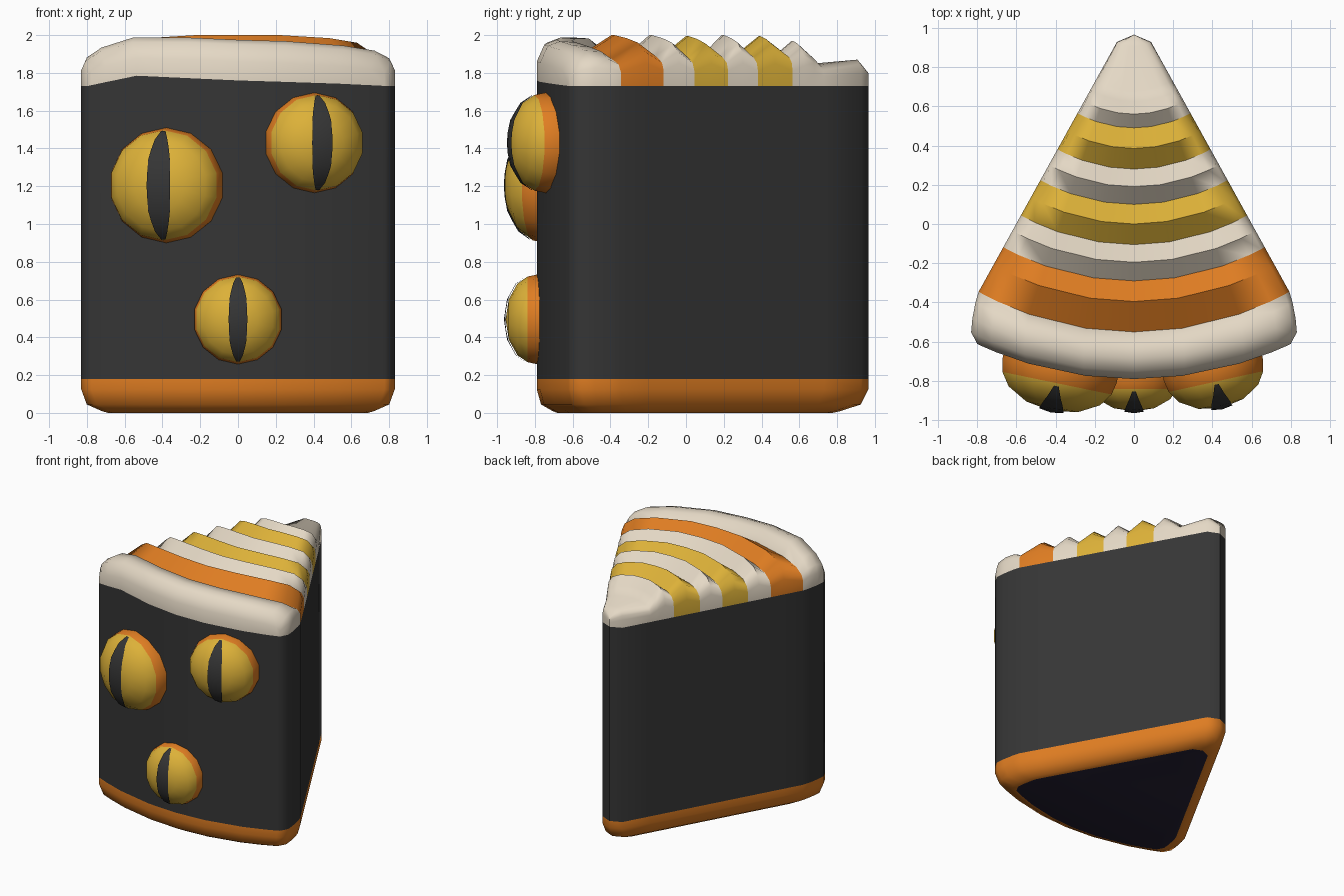
import bpy, bmesh, math
from mathutils import Vector

if "Cube" in bpy.data.objects:
    bpy.data.objects.remove(bpy.data.objects["Cube"])


def material(name, color):
    m = bpy.data.materials.new(name)
    m.diffuse_color = (*color, 1)
    m.use_nodes = True
    m.node_tree.nodes["Principled BSDF"].inputs["Base Color"].default_value = m.diffuse_color
    return m


DARK = material("dark sponge", (0.036, 0.036, 0.036))
ORANGE = material("orange", (0.74, 0.205, 0.016))
YELLOW = material("yellow", (0.72, 0.44, 0.04))
CREAM = material("cream", (0.78, 0.69, 0.56))
NAVY = material("navy underside", (0.018, 0.014, 0.033))


def build(name, verts, faces, mats, idx, angle):
    me = bpy.data.meshes.new(name)
    me.from_pydata(verts, [], faces)
    for m in mats:
        me.materials.append(m)
    for p, i in zip(me.polygons, idx):
        p.material_index = i
    bm = bmesh.new()
    bm.from_mesh(me)
    bmesh.ops.remove_doubles(bm, verts=bm.verts, dist=0.0005)
    bm.to_mesh(me)
    bm.free()
    ob = bpy.data.objects.new(name, me)
    bpy.context.collection.objects.link(ob)
    bpy.ops.object.select_all(action='DESELECT')
    ob.select_set(True)
    bpy.context.view_layer.objects.active = ob
    bpy.ops.object.shade_smooth_by_angle(angle=math.radians(angle))
    return ob


def lerp(table, x):
    for (x0, y0), (x1, y1) in zip(table, table[1:]):
        if x <= x1:
            return y0 + (y1 - y0) * max(0, (x - x0) / (x1 - x0))
    return table[-1][1]


# Wedge in polar form about its sharp apex; half angle narrows at rounded corners
APEX, OUT = 1.085, 1.875
HALF = [(0.12, 0), (0.18, 28.97), (1.65, 28.97), (1.83, 27.1), (OUT, 25.2)]


def wedge(r, u):
    a = math.radians(lerp(HALF, r)) * u
    return r * math.sin(a), APEX - r * math.cos(a)


# Wavy lower lip of the icing, only along the front
BUMP = [(-1, 0), (-0.66, 0.055), (0, 0.03), (0.6, 0.015), (1, 0)]


def lip(r, u):
    return 1.73 + (lerp(BUMP, u) if r > 1.66 else 0)


# Icing: rows of (radius, height) for the piped ridges, columns of (side, fullness)
rows = [(0.12, 0), (0.12, 0.07), (0.18, 0.14), (0.405, 0.12), (0.46, 0.18),
        (0.525, 0.24), (0.595, 0.18), (0.70, 0.265), (0.805, 0.18),
        (0.895, 0.27), (0.985, 0.18), (1.085, 0.265), (1.19, 0.18),
        (1.28, 0.27), (1.375, 0.185), (1.48, 0.27), (1.635, 0.17),
        (1.69, 0.21), (1.77, 0.215), (1.835, 0.19), (OUT, 0.10), (OUT, 0)]
right = [(0.3, 1), (0.66, 0.94), (0.87, 0.85), (0.97, 0.68), (1, 0.45), (1, 0)]
cols = [(-u, e) for u, e in reversed(right)] + [(0, 1)] + right
verts = [(*wedge(r, u), lip(r, u) + h * e) for r, h in rows for u, e in cols]
n = len(cols)
bands = [(0.595, 0), (0.805, 1), (0.985, 0), (1.19, 1), (1.375, 0), (1.635, 2), (9, 0)]
faces, idx = [], []
for i in range(len(rows) - 1):
    mid = (rows[i][0] + rows[i + 1][0]) / 2
    stripe = next(c for limit, c in bands if mid < limit)
    for j in range(n - 1):
        a = i * n + j
        faces.append((a, a + n, a + n + 1, a + 1))
        idx.append(stripe)
build("icing", verts, faces, [CREAM, YELLOW, ORANGE], idx, 60)

# Outline of the slice, matching the icing edge
side = [r for r in sorted({r for r, h in rows}) if 0.12 < r < OUT]
across = sorted({u for u, e in cols}, reverse=True)
path = [(0.12, 0)] + [(r, 1) for r in side] + [(OUT, u) for u in across] \
    + [(r, -1) for r in reversed(side)]
m = len(path)


def loft(rings):
    return [(k * m + j, (k + 1) * m + j, (k + 1) * m + (j + 1) % m, k * m + (j + 1) % m)
            for k in range(rings - 1) for j in range(m)]


# Sponge body
verts = [(*wedge(*p), 0.18) for p in path] + [(*wedge(*p), lip(*p)) for p in path]
f = loft(2)
build("sponge", verts, f, [DARK], [0] * len(f), 40)

# Rounded base rim with the underside inset
CY = -0.15
verts = []
for z, s in [(0, 0.83), (0.01, 0.87), (0.045, 0.965), (0.125, 1), (0.18, 1)]:
    for p in path:
        x, y = wedge(*p)
        verts.append((x * s, CY + (y - CY) * s, z))
f = loft(5)
build("base_rim", verts, f + [tuple(range(m))], [ORANGE, NAVY], [0] * len(f) + [1], 50)

# Eyes: flattened domes with an orange rim, and a slit pupil plate
DOME = [(0, 1), (0.45, 0.9), (0.8, 0.62), (0.955, 0.3), (1, 0)]
SEG = 14


def eye(name, x, z, r, depth):
    a = math.asin(x / OUT)
    out = Vector((math.sin(a), -math.cos(a), 0))
    rt = Vector((math.cos(a), math.sin(a), 0))
    up = Vector((0, 0, 1))
    centre = Vector((x, APEX - OUT * math.cos(a), z))

    def at(px, pz, d):
        return centre + rt * px * r + up * pz * r + out * d

    rings = [(1, -0.3)] + DOME[::-1]
    verts = [at(p * math.sin(-t), p * math.cos(t), d * depth) for p, d in rings
             for t in (2 * math.pi * j / SEG for j in range(SEG))]
    faces, idx = [], []
    for k in range(len(rings) - 1):
        for j in range(SEG):
            b, c = k * SEG + j, k * SEG + (j + 1) % SEG
            faces.append((b, c, c + SEG, b + SEG))
            idx.append(0 if k < 2 else 1)
    build(name, verts, faces, [ORANGE, YELLOW], idx, 45)

    slit = [(0, 0.21), (0.5, 0.19), (0.8, 0.11), (0.94, 0.04)]
    ts = [-0.94, -0.8, -0.62, -0.45, -0.2, 0, 0.2, 0.45, 0.62, 0.8, 0.94]
    verts = []
    for t in ts:
        w = lerp(slit, abs(t))
        for s in (-1, 0, 1):
            verts.append(at(s * w, t, lerp(DOME, math.hypot(s * w, t)) * depth + 0.009))
    faces = [(i * 3 + j, i * 3 + j + 1, i * 3 + j + 4, i * 3 + j + 3)
             for i in range(len(ts) - 1) for j in range(2)]
    build(name + "_pupil", verts, faces, [DARK], [0] * len(faces), 45)


eye("left_eye", -0.38, 1.205, 0.305, 0.205)
eye("right_eye", 0.405, 1.43, 0.265, 0.195)
eye("lower_eye", 0, 0.495, 0.237, 0.165)
